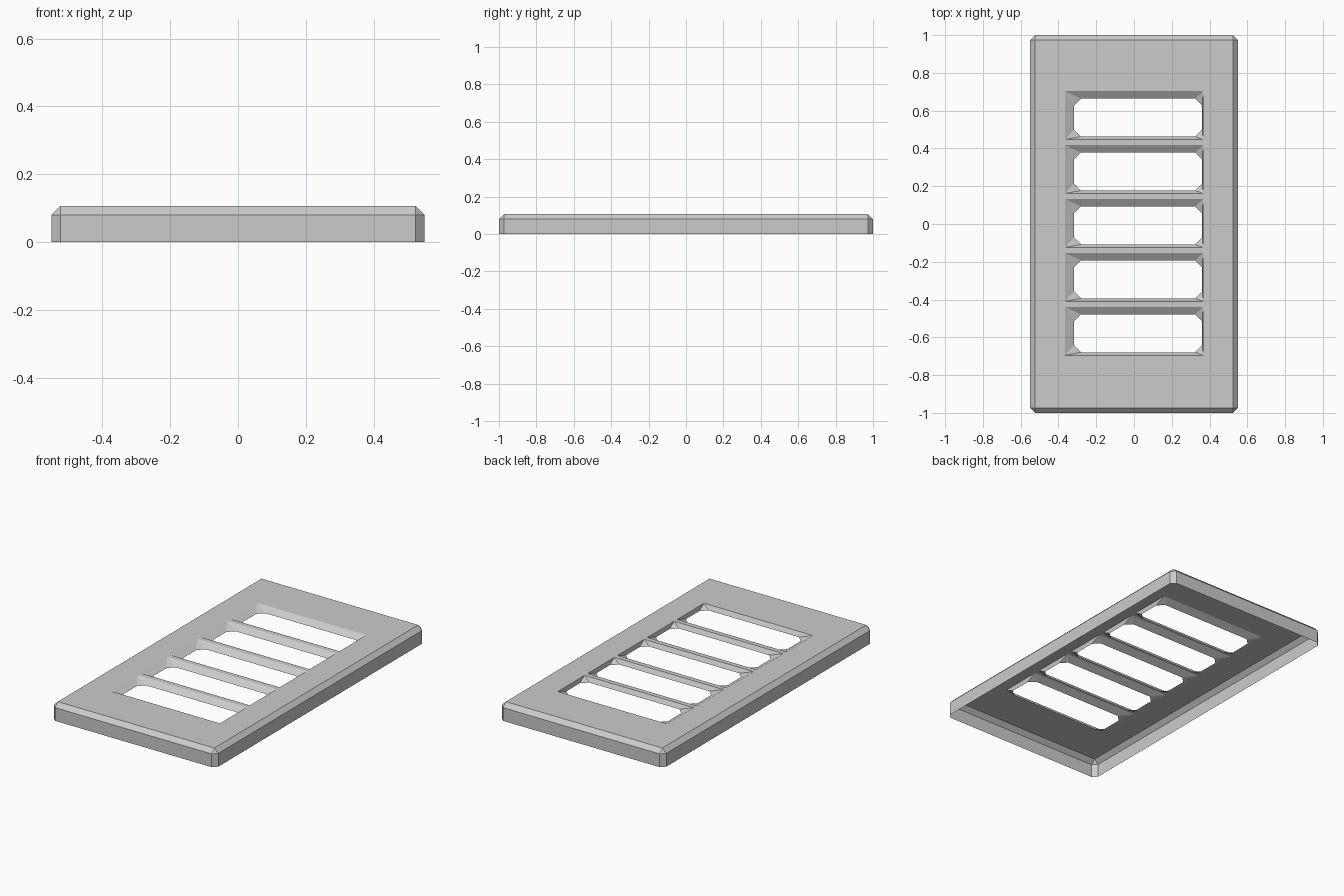
import bpy, bmesh

if "Cube" in bpy.data.objects:
    bpy.data.objects.remove(bpy.data.objects["Cube"])

HX, HY, TOP, B = 0.55, 1.0, 0.106, 0.026   # half sizes, height, chamfer
PITCH, SLOT_DEPTH = 0.2855, 0.026

bm = bmesh.new()


def ring(points, z):
    return [bm.verts.new((x, y, z)) for x, y in points]


def loop_edges(vs):
    return [bm.edges.new((vs[i], vs[(i + 1) % len(vs)])) for i in range(len(vs))]


def cut_rect(x0, x1, y0, y1, c):
    """Corner-cut rectangle, anticlockwise, two points per corner."""
    return [(x0, y0 + c), (x0 + c, y0), (x1 - c, y0), (x1, y0 + c),
            (x1, y1 - c), (x1 - c, y1), (x0 + c, y1), (x0, y1 - c)]


def skirt(corners, octagon):
    """Faces joining a rectangle to a corner-cut rectangle."""
    for i in range(4):
        j = (i + 1) % 4
        bm.faces.new((corners[i], octagon[2 * i], octagon[2 * i + 1]))
        bm.faces.new((corners[i], octagon[2 * i + 1], octagon[2 * j], corners[j]))


# outer wall and top chamfer (open underneath)
outline = cut_rect(-HX, HX, -HY, HY, B)
low, mid = ring(outline, 0), ring(outline, TOP - B)
for i in range(8):
    j = (i + 1) % 8
    bm.faces.new((low[i], low[j], mid[j], mid[i]))
tx, ty = HX - B, HY - B
rim = ring([(-tx, -ty), (tx, -ty), (tx, ty), (-tx, ty)], TOP)
edges = loop_edges(rim)
skirt(rim, mid)

# five slots with sloped, corner-cut lips turned downwards
for k in range(5):
    y = 0.004 + (k - 2) * PITCH
    y0, y1 = y - 0.128, y + 0.128
    slot = ring([(-0.366, y0), (0.366, y0), (0.366, y1), (-0.366, y1)], TOP)
    edges += loop_edges(slot)
    lip = ring(cut_rect(-0.318, 0.361, y0 + 0.016, y1 - 0.039, 0.037), TOP - SLOT_DEPTH)
    skirt(slot, lip)

# flat top with the slots left open
bmesh.ops.triangle_fill(bm, edges=edges, use_beauty=True, use_dissolve=False,
                        normal=(0, 0, 1))
bmesh.ops.recalc_face_normals(bm, faces=bm.faces)
flat = max(bm.faces, key=lambda f: f.calc_center_median().z)
if flat.normal.z < 0:
    bmesh.ops.reverse_faces(bm, faces=bm.faces)

mesh = bpy.data.meshes.new("vent_cover")
bm.to_mesh(mesh)
bm.free()
bpy.context.collection.objects.link(bpy.data.objects.new("vent_cover", mesh))
